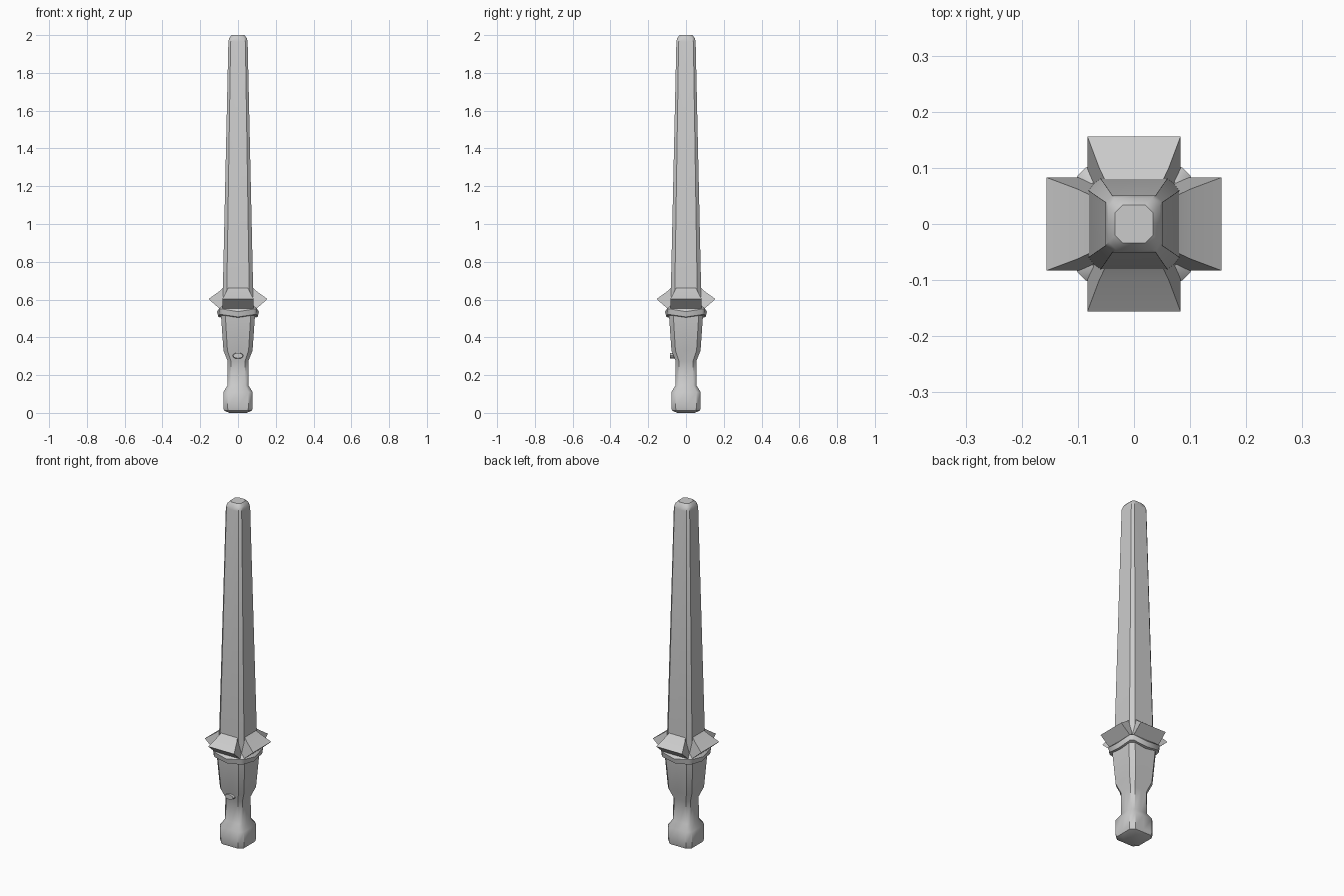
import bpy, bmesh, math
from mathutils import Matrix, Vector

if "Cube" in bpy.data.objects:
    bpy.data.objects.remove(bpy.data.objects["Cube"])


def finish(name, bm, angle=40):
    bmesh.ops.recalc_face_normals(bm, faces=bm.faces)
    me = bpy.data.meshes.new(name)
    bm.to_mesh(me)
    bm.free()
    ob = bpy.data.objects.new(name, me)
    bpy.context.collection.objects.link(ob)
    bpy.ops.object.select_all(action='DESELECT')
    ob.select_set(True)
    bpy.context.view_layer.objects.active = ob
    bpy.ops.object.shade_smooth_by_angle(angle=math.radians(angle))
    return ob


def square_loft(name, rings):
    """Loft chamfered squares: (half width, chamfer, z, mid bulge, mid drop)."""
    bm = bmesh.new()
    loops = []
    for h, c, z, bulge, drop in rings:
        side = [(h, -h + c, z), (h + bulge, 0, z - drop), (h, h - c, z)]
        loops.append([bm.verts.new(Matrix.Rotation(k * math.pi / 2, 3, 'Z') @ Vector(p))
                      for k in range(4) for p in side])
    for a, b in zip(loops, loops[1:]):
        for i in range(12):
            j = (i + 1) % 12
            bm.faces.new((a[i], a[j], b[j], b[i]))
    bm.faces.new(loops[0][::-1])
    bm.faces.new(loops[-1])
    return finish(name, bm)


# Tapered blade with rounded tip
square_loft("blade", [(0.083, 0.022, 0.55, 0, 0), (0.08, 0.021, 0.66, 0, 0),
                      (0.051, 0.012, 1.965, 0, 0), (0.046, 0.014, 1.985, 0, 0),
                      (0.034, 0.014, 2.0, 0, 0)])

# Grip with pommel, narrow neck and flared upper part
square_loft("grip", [(0.045, 0.015, 0.0, 0, 0), (0.074, 0.022, 0.012, 0, 0),
                     (0.078, 0.022, 0.03, 0, 0), (0.078, 0.022, 0.11, 0, 0),
                     (0.056, 0.017, 0.145, 0, 0), (0.055, 0.017, 0.275, 0, 0),
                     (0.077, 0.021, 0.33, 0, 0), (0.091, 0.023, 0.53, 0, 0)])

# Collar that dips in the middle of each side
square_loft("collar", [(0.088, 0.02, 0.515, 0.005, 0.01), (0.098, 0.015, 0.52, 0.006, 0.012),
                       (0.101, 0.015, 0.55, 0.01, 0.014), (0.085, 0.02, 0.57, 0.005, 0.01)])

# Four flared guard petals
for k in range(4):
    bm = bmesh.new()
    profile = [(0.06, 0.0, 0.665), (0.05, 0.075, 0.665), (0.062, 0.10, 0.643),
               (0.083, 0.156, 0.603), (0.083, 0.09, 0.545), (0.06, 0.0, 0.545)]
    left = [bm.verts.new((-x, -y, z)) for x, y, z in profile]
    right = [bm.verts.new((x, -y, z)) for x, y, z in profile]
    n = len(profile)
    for i in range(n):
        j = (i + 1) % n
        bm.faces.new((left[i], left[j], right[j], right[i]))
    bm.faces.new(left)
    bm.faces.new(right)
    bm.transform(Matrix.Rotation(k * math.pi / 2, 4, 'Z'))
    finish("guard_petal", bm)

# Button on the front of the grip
bm = bmesh.new()
bmesh.ops.create_cone(bm, cap_ends=True, segments=12, radius1=0.032, radius2=0.026, depth=0.035)
bm.transform(Matrix.Translation((0, -0.066, 0.303)) @ Matrix.Diagonal((1, 1, 0.55, 1)).to_4x4()
             @ Matrix.Rotation(math.pi / 2, 4, 'X'))
finish("button", bm)
